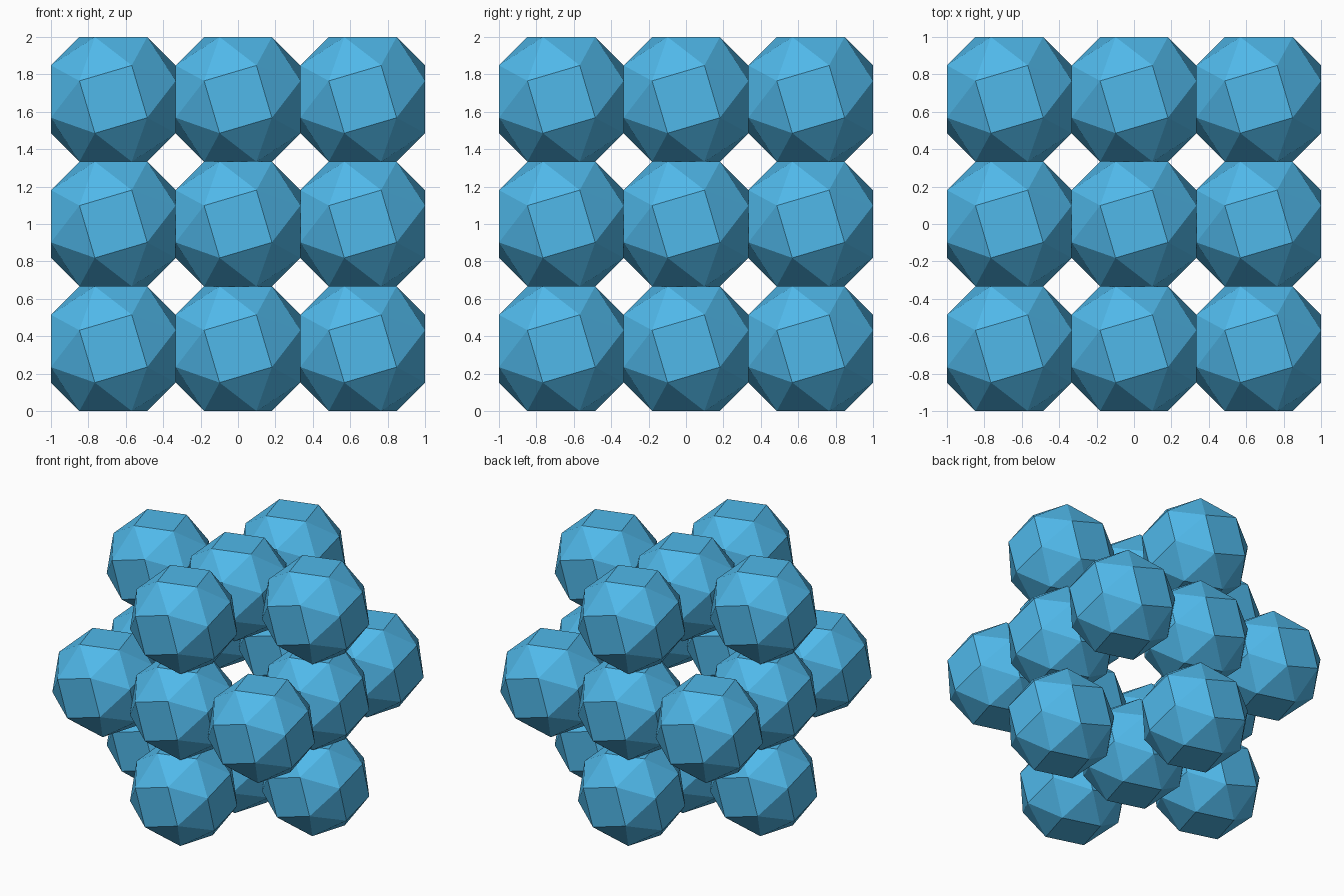
import bpy, bmesh, math
from itertools import product
from mathutils import Vector

if "Cube" in bpy.data.objects:
    bpy.data.objects.remove(bpy.data.objects["Cube"])

T = 1.839287          # snub cube constant
STEP = 2 / 3          # spacing of the cells
S = STEP / 2 / T      # scale so opposite squares are one step apart


def snub_cube_mesh():
    """Convex hull of the 24 snub cube corners, squares kept as quads."""
    bm = bmesh.new()
    for signs in product((-1, 1), repeat=3):
        even = signs[0] * signs[1] * signs[2] > 0
        base = (1 / T, 1, T) if even else (1, 1 / T, T)
        p = [a * b * S for a, b in zip(base, signs)]
        for k in range(3):
            bm.verts.new((p[k], p[(k + 1) % 3], p[(k + 2) % 3]))
    bmesh.ops.convex_hull(bm, input=bm.verts[:])
    bmesh.ops.dissolve_limit(bm, angle_limit=math.radians(2),
                             verts=bm.verts[:], edges=bm.edges[:])
    bmesh.ops.recalc_face_normals(bm, faces=bm.faces[:])
    me = bpy.data.meshes.new("snub_cube")
    bm.to_mesh(me)
    bm.free()
    return me


mat = bpy.data.materials.new("blue")
mat.diffuse_color = (0.08, 0.48, 0.82, 1)
mat.use_nodes = True
mat.node_tree.nodes["Principled BSDF"].inputs["Base Color"].default_value = mat.diffuse_color
mesh = snub_cube_mesh()
mesh.materials.append(mat)

# 3x3x3 lattice without the eight corners and the core
for cell in product((-1, 0, 1), repeat=3):
    if sum(map(abs, cell)) in (1, 2):
        ob = bpy.data.objects.new("snub_cube_cell", mesh)
        ob.location = Vector(cell) * STEP + Vector((0, 0, 1))
        bpy.context.collection.objects.link(ob)
